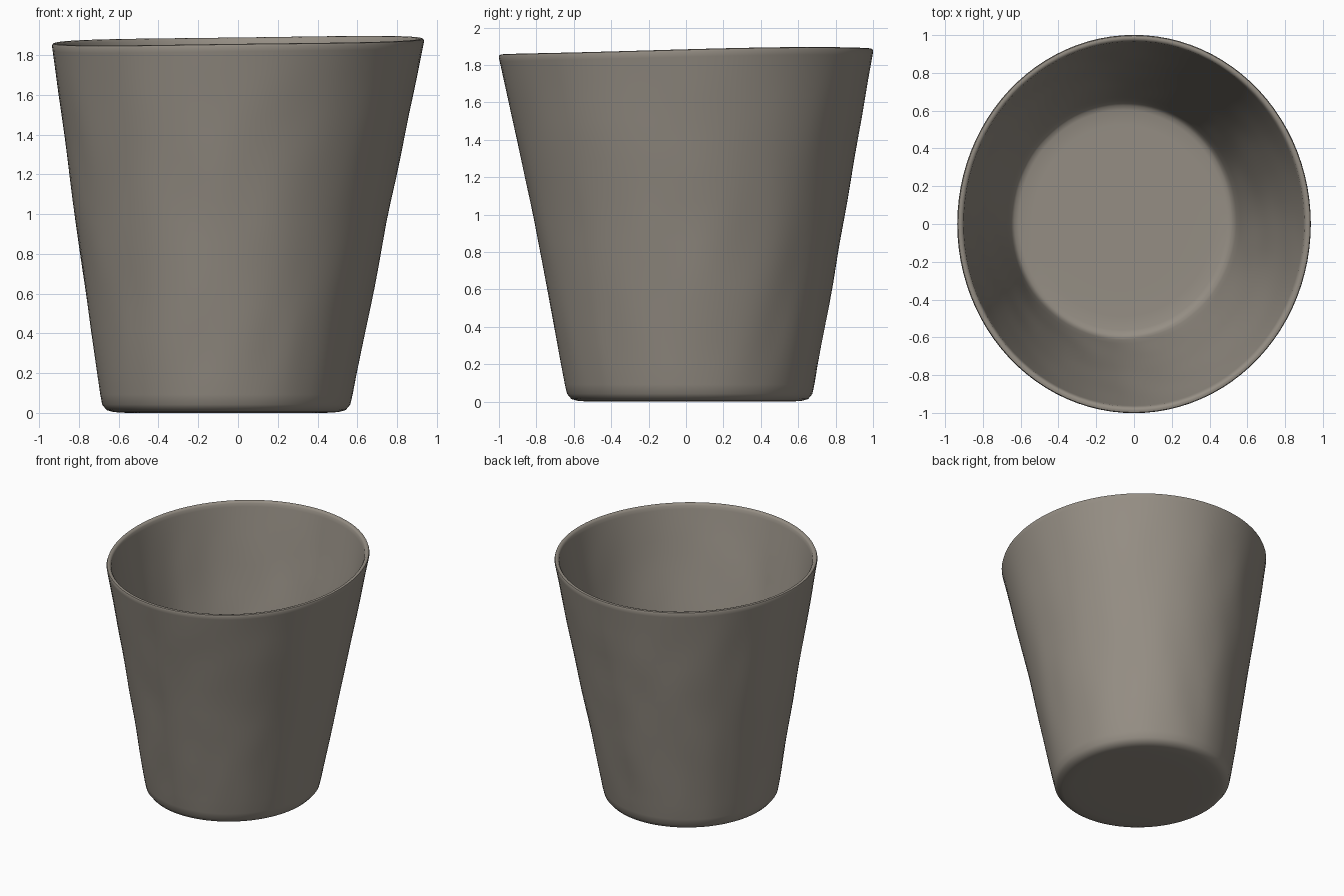
import bpy, bmesh, math
from mathutils import Vector, noise

if "Cube" in bpy.data.objects:
    bpy.data.objects.remove(bpy.data.objects["Cube"])

SEGMENTS = 96
WALL = 0.034

# Elliptical, slightly off-axis cross-sections of the outer wall
#        z,    left x, right x, front y, back y
LOW  = (0.05, -0.685, 0.567, -0.638, 0.678)
MID  = (1.00, -0.820, 0.757, -0.815, 0.848)
HIGH = (1.86, -0.935, 0.935, -1.000, 1.000)


def section(z):
    """Centre and radii of the outer wall at height z."""
    a, b = (LOW, MID) if z < MID[0] else (MID, HIGH)
    t = (z - a[0]) / (b[0] - a[0])
    l, r, f, k = [a[i] + (b[i] - a[i]) * t for i in range(1, 5)]
    return (l + r) / 2, (f + k) / 2, (r - l) / 2, (k - f) / 2


# Profile: (height, inset from the outer wall), base to rim to inner floor
heights = [0.10 + 1.74 * i / 16 for i in range(17)]
profile = [(0.008, 0.30), (0.008, 0.12), (0.012, 0.055), (0.022, 0.02), (0.05, 0.002)]
profile += [(z, 0) for z in heights]
profile += [(1.866, 0), (1.877, 0.006), (1.88, 0.017), (1.877, 0.028), (1.866, WALL)]
profile += [(z, WALL) for z in reversed(heights)]
profile += [(0.07, 0.04), (0.055, 0.052), (0.048, 0.075), (0.046, 0.15), (0.046, 0.30)]

# Spin the profile into a hand-formed cup
bm = bmesh.new()
rings = []
for z, inset in profile:
    cx, cy, rx, ry = section(z)
    ring = []
    for i in range(SEGMENTS):
        a = 2 * math.pi * i / SEGMENTS
        c, s = math.cos(a), math.sin(a)
        # faint hammered unevenness, fading out at rim and base
        fade = max(0, min(1, z / 0.3, (1.86 - z) / 0.3))
        r = noise.noise(Vector((c * 4, s * 4, z * 2.5))) * 0.007 * fade - inset
        # gently tilted, wavy rim
        lift = (0.012 * c + 0.019 * s + 0.003 * math.sin(3 * a)) * (z / 1.88) ** 3
        ring.append(bm.verts.new((cx + (rx + r) * c, cy + (ry + r) * s, z + lift)))
    rings.append(ring)

for lower, upper in zip(rings, rings[1:]):
    for i in range(SEGMENTS):
        j = (i + 1) % SEGMENTS
        bm.faces.new((lower[i], lower[j], upper[j], upper[i]))

# Close the underside and the inner floor
bm.faces.new(list(reversed(rings[0])))
bm.faces.new(rings[-1])
bmesh.ops.translate(bm, verts=bm.verts, vec=(0, 0, -min(v.co.z for v in bm.verts)))

mesh = bpy.data.meshes.new("cup")
bm.to_mesh(mesh)
bm.free()
cup = bpy.data.objects.new("cup", mesh)
bpy.context.collection.objects.link(cup)

# Warm grey clay or worn metal
taupe = bpy.data.materials.new("warm_grey")
taupe.diffuse_color = (0.30, 0.27, 0.23, 1)
taupe.use_nodes = True
taupe.node_tree.nodes["Principled BSDF"].inputs["Base Color"].default_value = taupe.diffuse_color
mesh.materials.append(taupe)

bpy.context.view_layer.objects.active = cup
cup.select_set(True)
bpy.ops.object.shade_smooth_by_angle(angle=math.radians(50))
